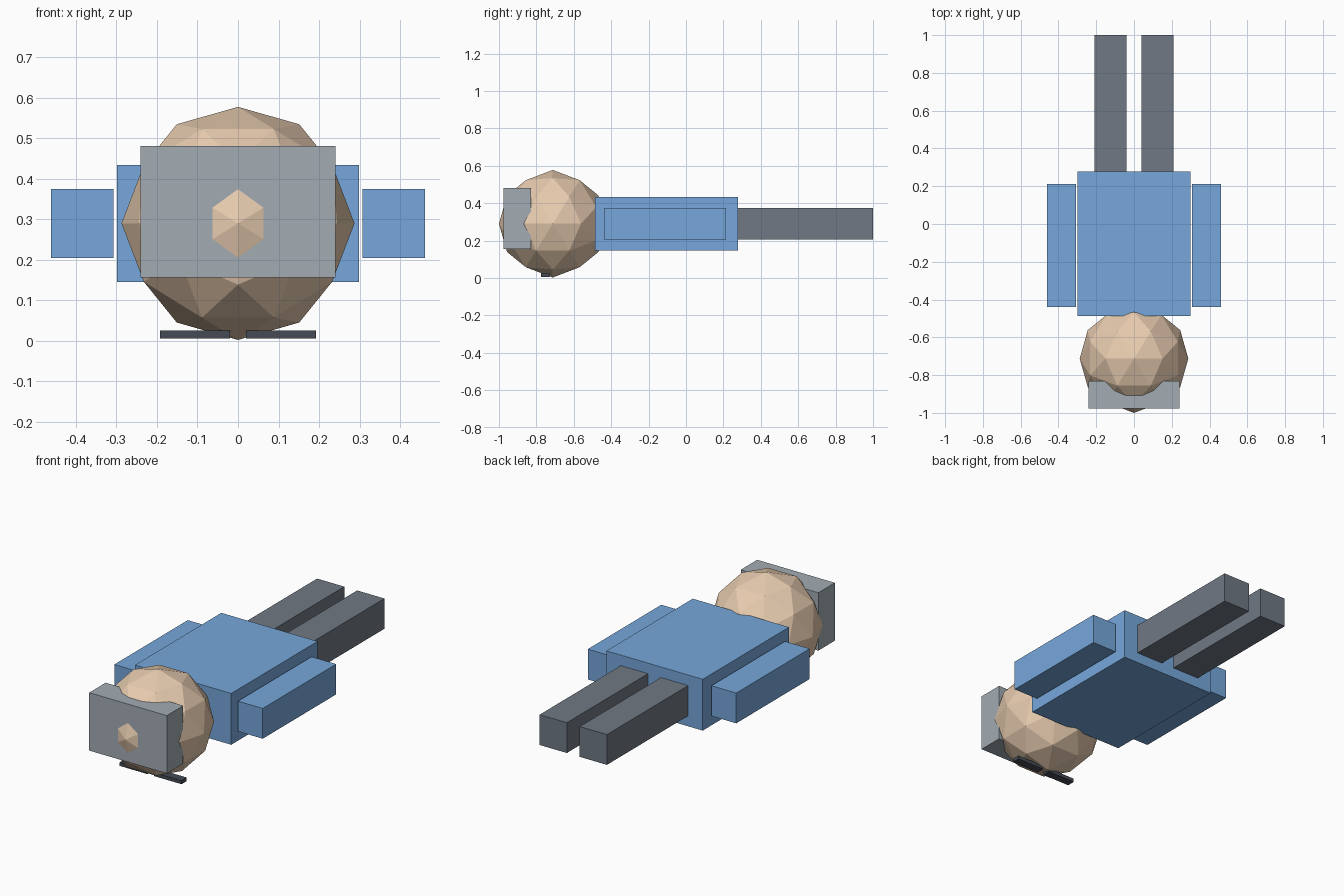
import bpy
from math import radians, atan, sqrt

if "Cube" in bpy.data.objects:
    bpy.data.objects.remove(bpy.data.objects["Cube"])


def material(name, rgb):
    m = bpy.data.materials.new(name)
    m.diffuse_color = (*rgb, 1)
    m.use_nodes = True
    m.node_tree.nodes["Principled BSDF"].inputs["Base Color"].default_value = m.diffuse_color
    return m


SKIN = material("skin", (0.80, 0.60, 0.43))
SHIRT = material("shirt", (0.18, 0.39, 0.71))
TROUSERS = material("trousers", (0.16, 0.19, 0.23))
GREY = material("pack_grey", (0.36, 0.41, 0.45))
DARK = material("dark", (0.06, 0.07, 0.09))


def box(name, x, y, z, mat):
    """Box from its (low, high) range on each axis."""
    bpy.ops.mesh.primitive_cube_add(size=1, location=[sum(r) / 2 for r in (x, y, z)])
    o = bpy.context.object
    o.name = name
    o.scale = [r[1] - r[0] for r in (x, y, z)]
    bpy.ops.object.transform_apply(location=False, rotation=False, scale=True)
    o.data.materials.append(mat)


def pair(name, x, y, z, mat):
    """The same box on both sides of x = 0."""
    box(name + "_right", x, y, z, mat)
    box(name + "_left", (-x[1], -x[0]), y, z, mat)


# Torso, arms and legs of the lying figure
box("torso", (-0.299, 0.299), (-0.487, 0.279), (0.146, 0.434), SHIRT)
pair("arm", (0.307, 0.461), (-0.439, 0.213), (0.205, 0.375), SHIRT)
pair("leg", (0.040, 0.209), (0.277, 1.0), (0.205, 0.375), TROUSERS)

# Faceted head, turned so an edge midpoint lies on each axis
tilt = atan(2) / 2
bpy.ops.mesh.primitive_ico_sphere_add(subdivisions=2, radius=0.2875,
                                      location=(0, -0.7125, 0.29),
                                      rotation=(0, -tilt, 0))
head = bpy.context.object
head.name = "head"
head.data.materials.append(SKIN)

# Block around the crown, and the two thin bars on the underside
box("crown_block", (-0.241, 0.241), (-0.976, -0.83), (0.156, 0.481), GREY)
pair("face_bar", (0.020, 0.192), (-0.775, -0.729), (0.006, 0.026), DARK)
